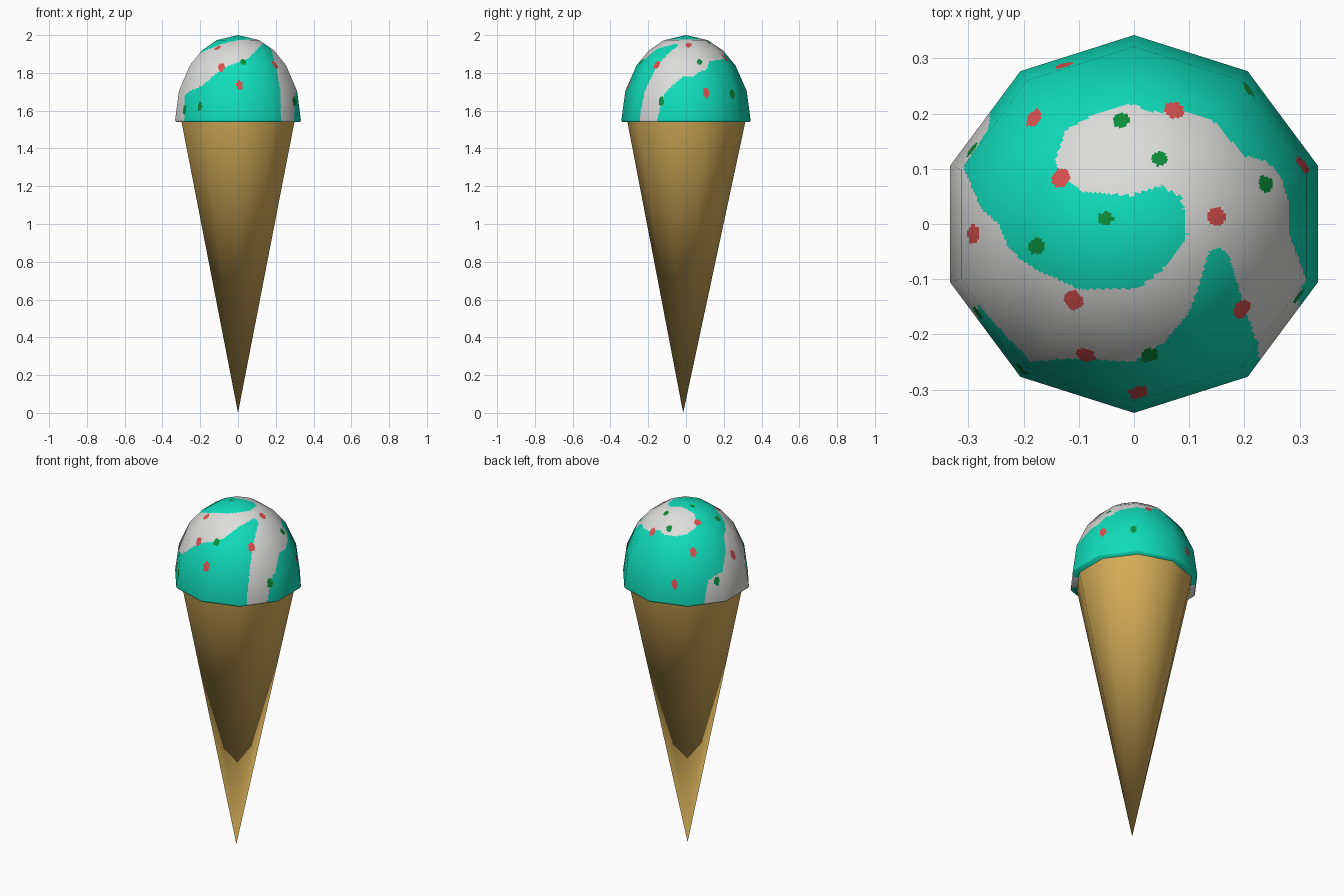
import bpy, math
from mathutils import Vector

if "Cube" in bpy.data.objects:
    bpy.data.objects.remove(bpy.data.objects["Cube"])

SEG, SUB = 10, 32                 # ten-sided model, each side split finely for the painted swirl
RX, RY, RZ, ZB = 0.35, 0.342, 0.45, 1.55


def material(name, col):
    m = bpy.data.materials.new(name)
    m.diffuse_color = (*col, 1)
    m.use_nodes = True
    m.node_tree.nodes["Principled BSDF"].inputs["Base Color"].default_value = m.diffuse_color
    return m


mint = material("mint", (0.005, 0.72, 0.49))
cream = material("cream_white", (0.72, 0.72, 0.71))
red = material("red_sprinkle", (0.70, 0.08, 0.08))
green = material("green_sprinkle", (0.004, 0.27, 0.045))
wafer = material("wafer", (0.68, 0.43, 0.10))


def add_object(name, verts, faces, mats):
    me = bpy.data.meshes.new(name)
    me.from_pydata(verts, [], faces)
    for m in mats:
        me.materials.append(m)
    ob = bpy.data.objects.new(name, me)
    bpy.context.collection.objects.link(ob)
    me.polygons.foreach_set("use_smooth", [True] * len(me.polygons))
    return ob


def corner(i):
    a = math.radians(90 + 360 / SEG * i)
    return math.cos(a), math.sin(a)


# cone: ten sides meeting in one smooth tip
cone_v = [(0.315 * c, 0.313 * s + 0.002, 1.545) for c, s in map(corner, range(SEG))] + [(0, -0.015, 0)]
cone_f = [((i + 1) % SEG, i, SEG) for i in range(SEG)]
add_object("cone", cone_v, cone_f, [wafer])


# flattened map of the dome: distance from the middle = angle from the top
def unroll(x, y):
    p = Vector((x / 0.3381, y / 0.3381))
    r = p.length
    t = math.degrees(math.asin(r)) if r < 1 else 90 * r
    return p.normalized() * t


# outline of the white swirl, seen from the top
SWIRL = [unroll(*p) for p in [
    (-.14, .115), (-.12, .17), (-.075, .2), (-.01, .218), (.03, .205), (.1, .205), (.15, .18),
    (.2, .125), (.24, .115), (.262, .08), (.284, .036), (.284, -.018), (.298, -.067), (.30, -.118),
    (.34, -.21), (.33, -.29), (.27, -.30), (.228, -.245), (.2, -.154), (.166, -.054), (.15, -.043),
    (.132, -.05), (.117, -.11), (.092, -.168), (.056, -.217), (0, -.248), (-.09, -.25), (-.18, -.25),
    (-.224, -.217), (-.285, -.15), (-.34, -.23), (-.48, 0), (-.30, .27), (-.27, .18), (-.30, .1),
    (-.28, .03), (-.246, .003), (-.224, -.045), (-.17, -.085), (-.098, -.118), (.007, -.116),
    (.056, -.078), (.094, -.018), (.083, .05), (.047, .069), (-.007, .052), (-.09, .058), (-.134, .09)]]
RED = [unroll(*p) for p in [
    (.072, .21), (-.18, .195), (-.13, .083), (-.295, -.02), (-.107, -.137), (.147, .013),
    (.195, -.157), (-.088, -.243), (.008, -.307), (-.13, .30), (.30, .108)]]
GREEN = [unroll(*p) for p in [
    (-.023, .188), (.045, .118), (.233, .072), (-.05, .01), (-.172, -.04), (.028, -.24),
    (.30, -.135), (-.29, -.168), (-.2, -.267), (.205, .247), (-.295, .14)]]


def inside(p, poly):
    hit = False
    for a, b in zip(poly, poly[1:] + poly[:1]):
        if (a.y > p.y) != (b.y > p.y) and p.x < a.x + (p.y - a.y) / (b.y - a.y) * (b.x - a.x):
            hit = not hit
    return hit


def paint(co):
    d = Vector((co.x / RX, co.y / RY, max(0, (co.z - ZB) / RZ))).normalized()
    t = math.degrees(math.acos(min(1, d.z)))
    p = Vector((d.x, d.y)).normalized() * t
    if any((p - q).length < 2.6 + 0.018 * t for q in RED):
        return 2
    if any((p - q).length < 2.0 + 0.02 * t for q in GREEN):
        return 3
    return 1 if inside(p, SWIRL) else 0


# scoop profile (radius factor, height): underside, lip, then the coarse dome bands
rings = [(0.88, 1.54), (0.985, 1.54)]
rings += [(math.cos(math.radians(a)), ZB + RZ * math.sin(math.radians(a))) for a in (0, 20, 40, 55, 70, 90)]
rows = [rings[0]]
for k in range(1, len(rings)):
    n = 1 if k < 3 else 16
    (r0, z0), (r1, z1) = rings[k - 1], rings[k]
    rows += [(r0 + (r1 - r0) * j / n, z0 + (z1 - z0) * j / n) for j in range(1, n + 1)]

N = SEG * SUB
verts, faces = [], []
for r, z in rows[:-1]:
    for i in range(SEG):
        (c0, s0), (c1, s1) = corner(i), corner(i + 1)
        for j in range(SUB):
            f = j / SUB
            verts.append((RX * r * (c0 + (c1 - c0) * f), RY * r * (s0 + (s1 - s0) * f), z))
verts.append((0, 0, 2.0))
top = len(rows) - 2
for k in range(top):
    for i in range(N):
        j = (i + 1) % N
        faces.append((k * N + i, k * N + j, (k + 1) * N + j, (k + 1) * N + i))
faces += [(top * N + i, top * N + (i + 1) % N, len(verts) - 1) for i in range(N)]
scoop = add_object("ice_cream_scoop", verts, faces, [mint, cream, red, green])
for poly in scoop.data.polygons:
    poly.material_index = paint(poly.center)

# rounded shading over the flat dome facets
normals = []
for x, y, z in verts:
    if z < ZB - 0.001:
        n = Vector((x, y, -0.35))
    else:
        n = Vector((x / RX**2, y / RY**2, (z - ZB) / RZ**2))
    normals.append(n.normalized())
scoop.data.normals_split_custom_set_from_vertices(normals)
